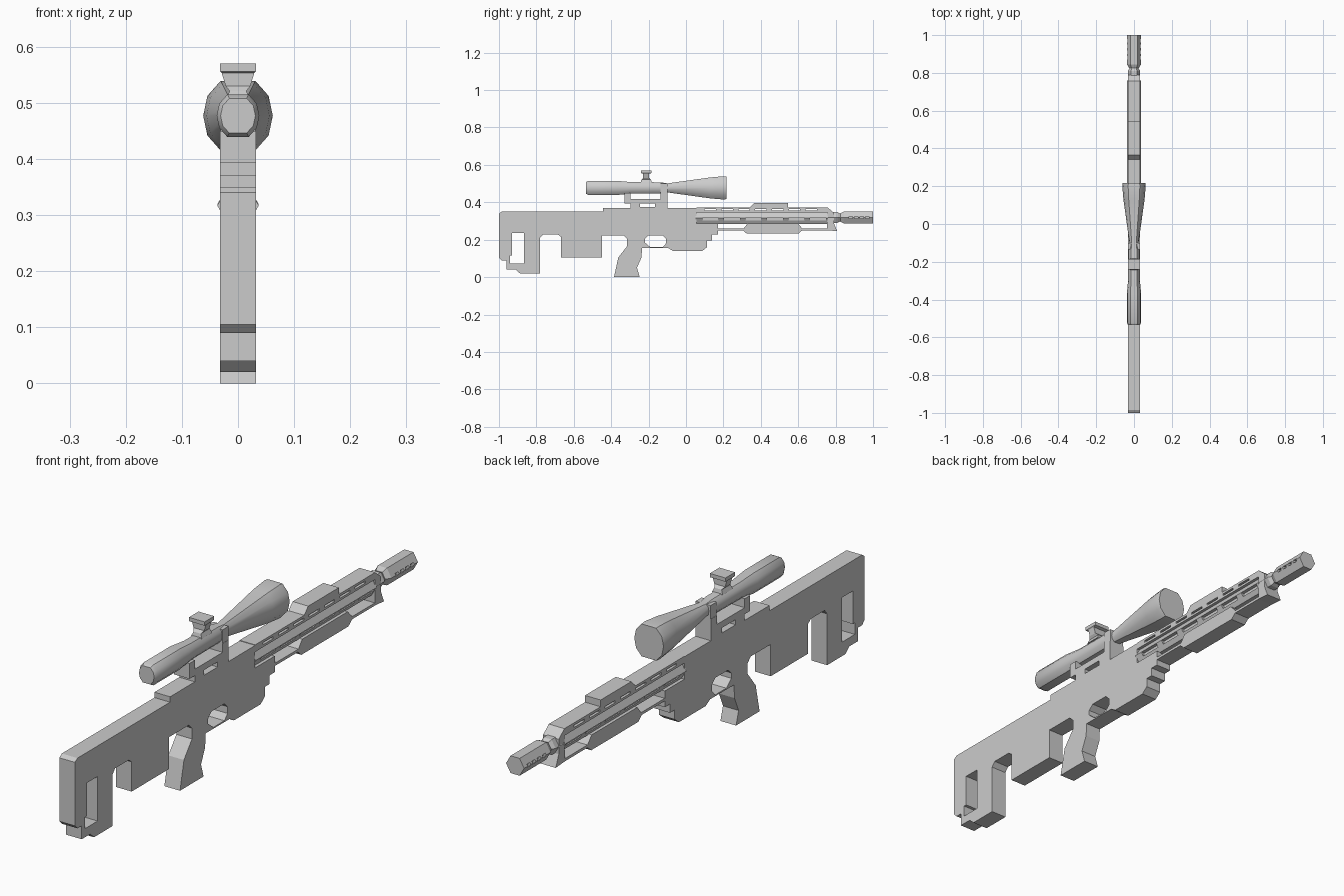
import bpy, bmesh, math

if "Cube" in bpy.data.objects:
    bpy.data.objects.remove(bpy.data.objects["Cube"])

W = 0.032   # half thickness of all the flat parts


def profile(name, outline, holes=(), half=W):
    """Extrude a side-view (y, z) outline with optional holes across x."""
    cu = bpy.data.curves.new(name, 'CURVE')
    cu.dimensions, cu.fill_mode, cu.extrude = '2D', 'BOTH', half
    for pts in (outline, *holes):
        sp = cu.splines.new('POLY')
        sp.points.add(len(pts) - 1)
        for p, (y, z) in zip(sp.points, pts):
            p.co = (y, z, 0, 1)
        sp.use_cyclic_u = True
    tmp = bpy.data.objects.new(name + "_tmp", cu)
    bpy.context.collection.objects.link(tmp)
    dg = bpy.context.evaluated_depsgraph_get()
    me = bpy.data.meshes.new_from_object(tmp.evaluated_get(dg))
    bpy.data.objects.remove(tmp)
    bm = bmesh.new()
    bm.from_mesh(me)
    for v in bm.verts:
        v.co = (v.co.z, v.co.x, v.co.y)
    bmesh.ops.remove_doubles(bm, verts=bm.verts, dist=1e-5)
    return finish(name, bm)


def box_outline(y0, y1, z0, z1):
    return [(y0, z0), (y1, z0), (y1, z1), (y0, z1)]


def finish(name, bm):
    bmesh.ops.recalc_face_normals(bm, faces=bm.faces)
    me = bpy.data.meshes.new(name)
    bm.to_mesh(me)
    bm.free()
    ob = bpy.data.objects.new(name, me)
    bpy.context.collection.objects.link(ob)
    for p in me.polygons:
        p.use_smooth = False
    return ob


def sweep(name, section, rings, cz):
    """Loft a unit cross-section along y through (y, radius) rings."""
    bm = bmesh.new()
    loops = [[bm.verts.new((x * r, y, cz + z * r)) for x, z in section] for y, r in rings]
    n = len(section)
    for a, b in zip(loops, loops[1:]):
        for i in range(n):
            j = (i + 1) % n
            bm.faces.new((a[i], a[j], b[j], b[i]))
    bm.faces.new(loops[0])
    bm.faces.new(loops[-1])
    return finish(name, bm)


def cut_slots(target, centres, length, z, height):
    """Shallow side slots on both flanks."""
    bm = bmesh.new()
    for y in centres:
        for s in (-1, 1):
            vs = bmesh.ops.create_cube(bm, size=1)['verts']
            for v in vs:
                v.co = (s * 0.036 + v.co.x * 0.024, y + v.co.y * length, z + v.co.z * height)
    cutter = finish(target.name + "_slot_cutter", bm)
    cutter.hide_render = True
    cutter.hide_viewport = True
    mod = target.modifiers.new("slots", 'BOOLEAN')
    mod.object, mod.operation, mod.solver = cutter, 'DIFFERENCE', 'EXACT'


# Stock, magazine, grip and receiver in one silhouette
body = [(-1, .34), (-.985, .35), (-.443, .35), (-.443, .37), (.055, .37), (.055, .287),
        (.17, .287), (.17, .227), (.14, .227), (.14, .195), (.112, .195), (.112, .16),
        (.087, .14), (-.07, .14), (-.095, .155), (-.235, .155), (-.238, .105), (-.262, .05),
        (-.247, 0), (-.385, 0), (-.362, .105), (-.315, .165), (-.315, .205), (-.333, .223),
        (-.45, .223), (-.45, .105), (-.668, .105), (-.668, .215), (-.685, .228),
        (-.765, .228), (-.78, .21), (-.78, .02), (-.888, .02), (-.91, .04), (-.96, .04),
        (-.96, .09), (-.985, .09), (-1, .105)]
stock_hole = [(-.93, .237), (-.867, .237), (-.867, .072), (-.942, .072), (-.942, .115), (-.93, .115)]
trigger_hole = [(-.2, .223), (-.125, .223), (-.107, .205), (-.107, .18), (-.125, .16),
                (-.19, .16), (-.22, .185), (-.22, .205)]
profile("stock_and_receiver", body, [stock_hole, trigger_hole])

# Top rail, with see-through gaps above the barrel
gaps = [box_outline(y, y + .06, .355, .363) for y in (.10, .19, .28, .37, .46, .55, .64)]
profile("top_rail", box_outline(.055, .757, .346, .372), gaps)
profile("rail_block", [(.34, .37), (.365, .397), (.545, .397), (.545, .37)])

# Lower handguard and its front bracket
profile("lower_handguard", [(.165, .25), (.305, .25), (.325, .232), (.6, .232), (.622, .25),
                            (.76, .25), (.76, .26), (.622, .26), (.597, .288), (.33, .288),
                            (.308, .26), (.165, .26)])
profile("handguard_bracket", [(.755, .25), (.808, .246), (.79, .29), (.79, .345), (.757, .372),
                              (.755, .29)])

# Hexagonal barrel and muzzle brake with side slots
hexagon = [(math.cos(math.radians(60 * i)), math.sin(math.radians(60 * i))) for i in range(6)]
barrel = sweep("barrel", hexagon, [(.05, .037), (.76, .037)], .317)
cut_slots(barrel, [.13 + .115 * i for i in range(6)], .085, .31, .014)
sweep("barrel_neck", hexagon, [(.75, .033), (.81, .033), (.825, .024), (.85, .024)], .319)
muzzle = sweep("muzzle_brake", hexagon, [(.825, .026), (.845, .037), (1, .037)], .319)
cut_slots(muzzle, [.88 + .03 * i for i in range(4)], .018, .319, .012)

# Scope body, ten-sided
quarter = [(1, 0), (.88, .57), (.5, 1)]
section = quarter + [(-x, z) for x, z in quarter[::-1]] + [(-.88, -.57), (-.5, -1), (.5, -1), (.88, -.57)]
scope = sweep("scope", section, [(-.535, .031), (-.522, .038), (-.37, .038), (-.295, .031),
                                 (-.135, .03), (-.1, .024), (.13, .056), (.2, .062),
                                 (.217, .06)], .477)
bpy.ops.object.select_all(action='DESELECT')
scope.select_set(True)
bpy.context.view_layer.objects.active = scope
bpy.ops.object.shade_smooth_by_angle(angle=math.radians(40))

# Scope mount: bridge on feet with two uprights
profile("mount_bridge", [(-.33, .45), (-.33, .393), (-.298, .393), (-.298, .365), (-.1, .365),
                         (-.1, .45), (-.135, .45), (-.135, .417), (-.298, .417), (-.298, .45)],
        [box_outline(-.245, -.165, .374, .393)])
profile("mount_front_ring", box_outline(-.135, -.1, .44, .5), half=.031)

# Adjustment turret: flared stem under a flat cap
bm = bmesh.new()
loops = []
for hx, hy, z in ((.022, .03, .505), (.015, .026, .521), (.022, .016, .53), (.029, .016, .553),
                  (.032, .028, .556), (.032, .028, .57)):
    loops.append([bm.verts.new((sx * hx, -.213 + sy * hy, z))
                  for sx, sy in ((-1, -1), (1, -1), (1, 1), (-1, 1))])
for a, b in zip(loops, loops[1:]):
    for i in range(4):
        bm.faces.new((a[i], a[(i + 1) % 4], b[(i + 1) % 4], b[i]))
bm.faces.new(loops[0])
bm.faces.new(loops[-1])
finish("scope_turret", bm)
